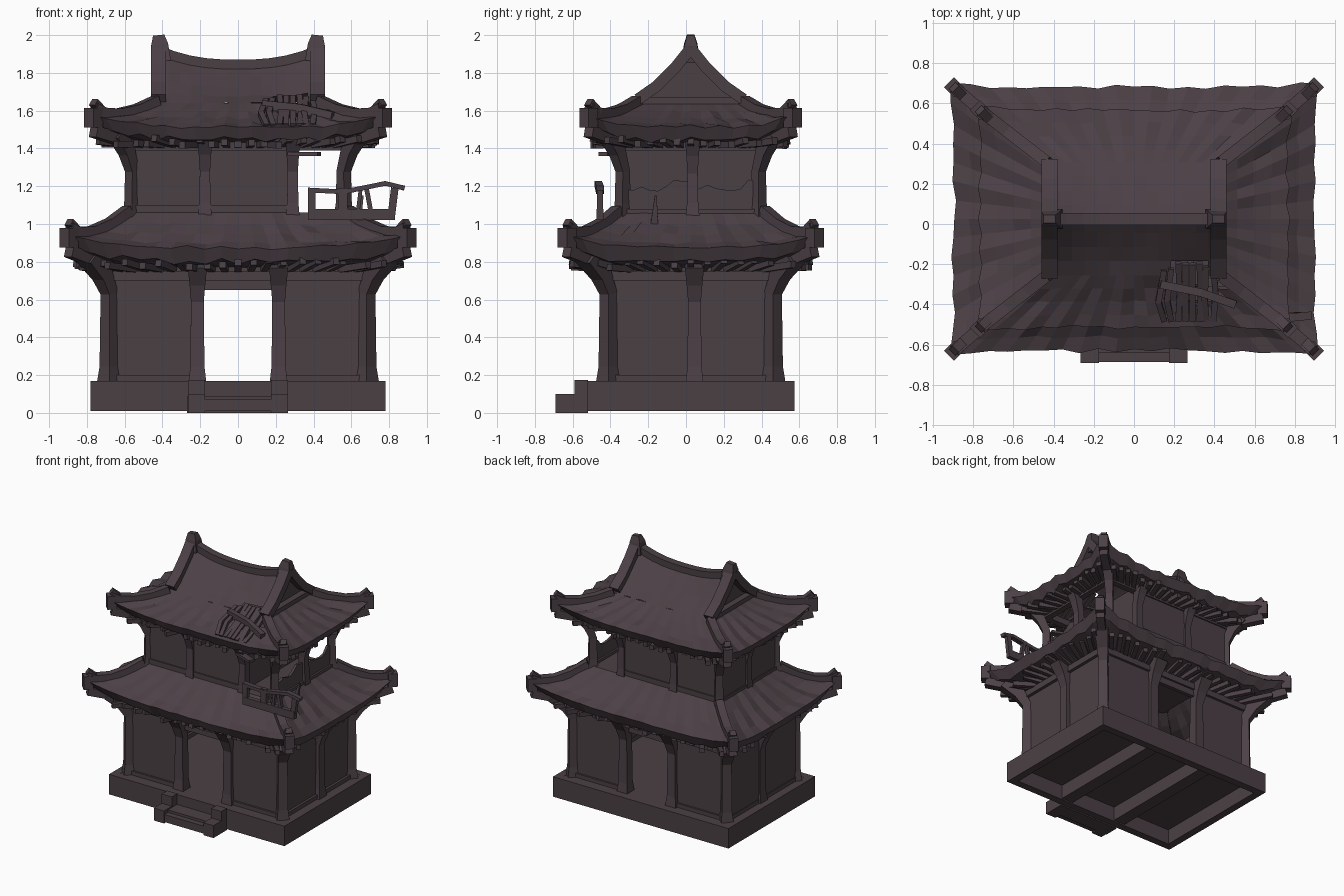
import bpy, bmesh, random
from math import pi
from mathutils import Vector, Matrix

random.seed(4)
if "Cube" in bpy.data.objects:
    bpy.data.objects.remove(bpy.data.objects["Cube"], do_unlink=True)

CY = 0.025  # depth centre of the building
BOTH = (-1, 1)

mat = bpy.data.materials.new("weathered plum wood")
mat.use_nodes = True
colour = (0.071, 0.051, 0.06, 1)
mat.diffuse_color = colour
mat.node_tree.nodes["Principled BSDF"].inputs["Base Color"].default_value = colour


def finish(name, bm):
    bmesh.ops.recalc_face_normals(bm, faces=bm.faces)
    me = bpy.data.meshes.new(name)
    bm.to_mesh(me)
    bm.free()
    me.materials.append(mat)
    ob = bpy.data.objects.new(name, me)
    bpy.context.collection.objects.link(ob)
    return ob


def box(bm, x0, x1, y0, y1, z0, z1, turn=0):
    m = (Matrix.Translation(((x0 + x1) / 2, (y0 + y1) / 2, (z0 + z1) / 2))
         @ Matrix.Rotation(turn, 4, 'Z') @ Matrix.Diagonal((x1 - x0, y1 - y0, z1 - z0, 1)))
    bmesh.ops.create_cube(bm, size=1, matrix=m)


def sweep(bm, pts, widths, heights, ref=(0, 0, 1)):
    """Rectangular bar along a path."""
    pts, ref, rings = [Vector(p) for p in pts], Vector(ref), []
    for i, p in enumerate(pts):
        w = widths[i] if isinstance(widths, list) else widths
        h = heights[i] if isinstance(heights, list) else heights
        t = (pts[min(i + 1, len(pts) - 1)] - pts[max(i - 1, 0)]).normalized()
        side = ref.cross(t).normalized()
        up = t.cross(side)
        rings.append([bm.verts.new(p + side * a * w / 2 + up * b * h / 2)
                      for a, b in ((-1, -1), (1, -1), (1, 1), (-1, 1))])
    for r, s in zip(rings, rings[1:]):
        for k in range(4):
            bm.faces.new((r[k], r[k - 1], s[k - 1], s[k]))
    bm.faces.new(rings[0])
    bm.faces.new(rings[-1])


def plate(bm, pts, thick):
    """Flat outline given a thickness vector."""
    face = bm.faces.new([bm.verts.new(p) for p in pts])
    new = bmesh.ops.extrude_face_region(bm, geom=[face])['geom']
    bmesh.ops.translate(bm, vec=thick, verts=[v for v in new if isinstance(v, bmesh.types.BMVert)])
    bm.faces.new([v for v in reversed(face.verts)]) if not face.is_valid else None


def post(bm, x, y, out, z0, z1, w, flare):
    """Timber post whose bracket leans outward under the eave."""
    d = Vector((out[0], out[1], 0))
    path = [Vector((x, y, z0)), Vector((x, y, z0 + 0.08)), Vector((x, y, z1 - 0.2)),
            Vector((x, y, z1 - 0.1)) + d * flare * 0.35, Vector((x, y, z1)) + d * flare]
    sizes = [w * s for s in (1.25, 1, 0.9, 1.1, 1.35)]
    sweep(bm, path, sizes, sizes, ref=d.normalized())


def skirt(name, inner, outer, wall, lift, drop, hole=None):
    """Curved hipped roof ring with eave, soffit, corner ridges and rafters."""
    def lerp(a, b, v):
        return a + (b - a) * v

    def top(u, v):
        return outer[2] + (inner[2] - outer[2]) * (1 - v) ** 1.4 + lift * abs(u) ** 4 * v * v
    nx, ny = 20, 14
    ring = []
    for n, side in ((nx, 0), (ny, 1), (nx, 2), (ny, 3)):
        for i in range(n):
            u = -1 + 2 * i / n
            ring.append(((u, -1), (1, u), (-u, 1), (-1, -u))[side] + (u,))
    bm = bmesh.new()
    rows = []
    for v in (0, 0.25, 0.5, 0.75, 1, 'lip', 'soffit'):
        row = []
        for i, (a, b, u) in enumerate(ring):
            j = 0 if abs(u) == 1 else random.uniform(-1, 1) * 0.008 + (i % 2 - 0.5) * 0.01
            if v == 'soffit':
                p = (a * wall[0], b * wall[1] + CY, wall[2])
            elif v == 'lip':
                p = (a * (outer[0] - 0.035 + j), b * (outer[1] - 0.035 + j) + CY,
                     outer[2] - drop + lift * abs(u) ** 4 + j * 1.5)
            else:
                e = (j + 0.02 * abs(u) ** 6) * v
                p = (a * (lerp(inner[0], outer[0], v) + e),
                     b * (lerp(inner[1], outer[1], v) + e) + CY, top(u, v) + j * 0.9 * (v > 0))
            row.append(bm.verts.new(p))
        rows.append(row)
    for k, (r, s) in enumerate(zip(rows, rows[1:])):
        for i in range(len(r)):
            f = bm.faces.new((r[i - 1], s[i - 1], s[i], r[i]))
            c = f.calc_center_median()
            if hole and k in (0, 1, 5) and hole(c):
                bm.faces.remove(f)
    finish(name, bm)
    ridges, rafters = bmesh.new(), bmesh.new()
    for sx in BOTH:
        for sy in BOTH:
            path = [(sx * lerp(inner[0], outer[0], v), sy * lerp(inner[1], outer[1], v) + CY,
                     top(1, v) + 0.01) for v in (0, 0.3, 0.6, 0.85, 1)]
            sweep(ridges, path, 0.06, [0.06, 0.055, 0.055, 0.07, 0.1])
            x, y, z = path[-1]
            box(ridges, x - 0.035, x + 0.035, y - 0.035, y + 0.035, z - 0.08, z + 0.025, pi / 4)
            sweep(ridges, [(x - sx * 0.05, y - sy * 0.05, z), (x, y, z + 0.055)], 0.045, 0.04)
            sweep(rafters, [(sx * wall[0], sy * wall[1] + CY, wall[2]), (x, y, z - 0.1)], 0.06, 0.06)
    for a, b, u in ring:
        if abs(u) < 0.95:
            k = random.uniform(0.88, 0.97)
            sweep(rafters, [(a * wall[0], b * wall[1] + CY, wall[2] - 0.01),
                            (a * outer[0] * k, b * outer[1] * k + CY,
                             outer[2] - drop - random.uniform(-0.01, 0.03))], 0.035, 0.035)
    finish(name + "_corner_ridges", ridges)
    finish(name + "_rafters", rafters)


# Hollow stone platform with floor, joists and entrance steps
bm = bmesh.new()
for s in BOTH:
    box(bm, s * 0.75 - 0.03, s * 0.75 + 0.03, CY - 0.55, CY + 0.55, 0.01, 0.17)
    box(bm, -0.78, 0.78, CY + s * 0.52 - 0.03, CY + s * 0.52 + 0.03, 0.01, 0.17)
    box(bm, s * 0.25 - 0.05, s * 0.25 + 0.05, CY - 0.5, CY + 0.5, 0.02, 0.13)
box(bm, -0.74, 0.74, CY - 0.51, CY + 0.51, 0.13, 0.168)
finish("platform", bm)
bm = bmesh.new()
box(bm, -0.27, 0.26, -0.64, -0.52, 0, 0.09)
box(bm, -0.18, 0.18, -0.685, -0.63, 0.01, 0.07)
for s in BOTH:
    box(bm, s * 0.22 - 0.045, s * 0.22 + 0.045, -0.69, -0.57, 0, 0.1)
    box(bm, s * 0.22 - 0.045, s * 0.22 + 0.045, -0.59, -0.52, 0, 0.175)
finish("entrance_steps", bm)

# Ground storey: posts, panels, lintels; open doorway front and back
posts, walls, beams = bmesh.new(), bmesh.new(), bmesh.new()
for sy in BOTH:
    y = CY + sy * 0.435
    for sx in BOTH:
        post(posts, sx * 0.68, y, (sx, sy), 0.165, 0.83, 0.075, 0.11)
        post(posts, sx * 0.215, y, (0, sy), 0.165, 0.79, 0.075, 0.08)
        yw = CY + sy * 0.43
        a, b = sorted((sx * 0.2, sx * 0.67))
        box(walls, a, b, yw - 0.015, yw + 0.015, 0.165, 0.78)
        box(beams, a, b, yw - 0.03, yw + 0.03, 0.165, 0.2)
    box(beams, -0.68, 0.68, y - 0.03, y + 0.03, 0.7, 0.75)
    box(walls, -0.22, 0.22, y - 0.015, y + 0.015, 0.65, 0.79)
for sx in BOTH:
    x = sx * 0.68
    post(posts, x, CY + 0.02, (sx, 0), 0.165, 0.79, 0.075, 0.08)
    box(walls, x - 0.025, x + 0.005, CY - 0.43, CY + 0.43, 0.165, 0.78)
    box(beams, x - 0.03, x + 0.03, CY - 0.43, CY + 0.43, 0.7, 0.75)
    box(beams, x - 0.03, x + 0.025, CY - 0.43, CY + 0.43, 0.165, 0.2)
finish("ground_posts", posts)
finish("ground_walls", walls)
finish("ground_beams", beams)

# Upper storey; the bay at the left end is open and ruined
posts, walls, beams = bmesh.new(), bmesh.new(), bmesh.new()
box(walls, -0.58, 0.58, CY - 0.385, CY + 0.385, 1.02, 1.06)
box(walls, -0.55, 0.29, CY - 0.34, CY + 0.34, 1.4, 1.42)
for sy in BOTH:
    y = CY + sy * 0.36
    for x, sx in ((-0.56, -1), (-0.175, 0), (0.29, 0), (0.56, 1)):
        post(posts, x, y, (sx, sy), 1.03, 1.48, 0.06, 0.08)
    box(walls, -0.55, 0.29, y - 0.015, y + 0.015, 1.03, 1.45)
    box(beams, -0.56, 0.29, y - 0.025, y + 0.025, 1.06, 1.1)
    box(beams, -0.56, 0.56, y - 0.025, y + 0.025, 1.39, 1.44)
for sx in BOTH:
    x = sx * 0.56
    post(posts, x, CY + 0.01, (sx, 0), 1.03, 1.47, 0.06, 0.06)
    box(beams, x - 0.025, x + 0.025, CY - 0.36, CY + 0.36, 1.39, 1.44)
    box(beams, x - 0.025, x + 0.025, CY - 0.36, CY + 0.36, 1.03, 1.08)
for x in (-0.56, 0.28):
    box(walls, x - 0.015, x + 0.015, CY - 0.35, CY + 0.35, 1.03, 1.45)
finish("upper_posts", posts)
finish("upper_walls", walls)
finish("upper_beams", beams)

# Torn remains of the end wall
bm = bmesh.new()
n = 16
edge = [(0.55, CY - 0.35 + 0.7 * i / n, 1.2 + random.uniform(-0.03, 0.04)) for i in range(n + 1)]
plate(bm, [(0.55, CY - 0.35, 1.05)] + edge + [(0.55, CY + 0.35, 1.05)], (0.02, 0, 0))
finish("torn_end_wall", bm)

# Roof rings
skirt("lower_roof", (0.58, 0.385, 1.06), (0.895, 0.655, 0.875), (0.68, 0.44, 0.77), 0.07, 0.075)
skirt("upper_roof", (0.43, 0.28, 1.64), (0.765, 0.54, 1.515), (0.57, 0.37, 1.43), 0.065, 0.07,
      lambda c: 0.2 < c.x < 0.46 and c.y < -0.24)

# Saddle of the upper roof with a sagging ridge
def ridge_z(x):
    return 1.84 + 0.08 * (abs(x) / 0.43) ** 2.5

bm = bmesh.new()
nx = 14
grid = []
for k in range(-4, 5):
    s = abs(k) / 4
    row = []
    for i in range(nx + 1):
        x = -0.43 + 0.86 * i / nx
        z = 1.64 + (ridge_z(x) - 1.64) * (1 - s) ** 1.2
        row.append(bm.verts.new((x, CY + 0.28 * k / 4, z + random.uniform(-0.005, 0.005))))
    grid.append(row)
for k, (r, s) in enumerate(zip(grid, grid[1:])):
    for i in range(nx):
        if not (k == 0 and 9 < i < 13):
            bm.faces.new((r[i], r[i + 1], s[i + 1], s[i]))
finish("roof_saddle", bm)

# Ridge beam, finials and gable ends
bm, gable = bmesh.new(), bmesh.new()
xs = [-0.43 + 0.086 * i for i in range(11)]
sweep(bm, [(x, CY, ridge_z(x) + 0.005) for x in xs], 0.06, 0.05)
for sx in BOTH:
    x = sx * 0.42
    sweep(bm, [(x - sx * 0.02, CY, 1.86), (x - sx * 0.005, CY, 1.95), (x, CY, 2.0)],
          [0.1, 0.07, 0.04], [0.09, 0.09, 0.06], ref=(1, 0, 0))
    for sy in BOTH:
        sweep(bm, [(x, CY + sy * y, z) for y, z in ((0, 1.93), (0.08, 1.83), (0.18, 1.73), (0.28, 1.66))],
              0.08, 0.06)
    plate(gable, [(sx * 0.38, CY - 0.25, 1.64), (sx * 0.38, CY + 0.25, 1.64), (sx * 0.38, CY, 1.88)],
          (sx * 0.015, 0, 0))
    box(gable, x - 0.025, x + 0.025, CY - 0.26, CY + 0.26, 1.635, 1.67)
finish("ridge_and_bargeboards", bm)
finish("gable_ends", gable)

# Splintered boards around the roof hole
bm = bmesh.new()
for i in range(8):
    x = 0.15 + 0.035 * i
    j = random.uniform(-0.03, 0.03)
    sweep(bm, [(x, -0.2 + j, 1.67 + j / 2), (x + j, -0.36 + j, 1.585), (x, -0.48, 1.52)], 0.03, 0.025)
sweep(bm, [(0.13, -0.3, 1.63), (0.33, -0.34, 1.61), (0.5, -0.4, 1.57)], 0.04, 0.05)
sweep(bm, [(0.27, -0.38, 1.37), (0.43, -0.44, 1.37)], 0.05, 0.02)
sweep(bm, [(0.62, -0.17, 0.95), (0.66, -0.16, 1.15)], [0.05, 0.01], [0.05, 0.01], ref=(0, 1, 0))
finish("splintered_boards", bm)

# Broken balcony rail
bm = bmesh.new()
y = -0.455
sweep(bm, [(0.37, y, 1.18), (0.56, y, 1.17), (0.78, y - 0.01, 1.215), (0.88, y, 1.19)], 0.04, 0.025)
sweep(bm, [(0.37, y, 1.05), (0.83, y, 1.05)], 0.035, 0.06)
for x, lean, w in ((0.39, 0, 0.04), (0.555, 0, 0.05), (0.63, 0.02, 0.02), (0.71, -0.03, 0.025), (0.81, 0.02, 0.04)):
    sweep(bm, [(x, y, 1.03), (x + lean, y, 1.19)], w, 0.03, ref=(0, 1, 0))
finish("broken_balcony_rail", bm)
